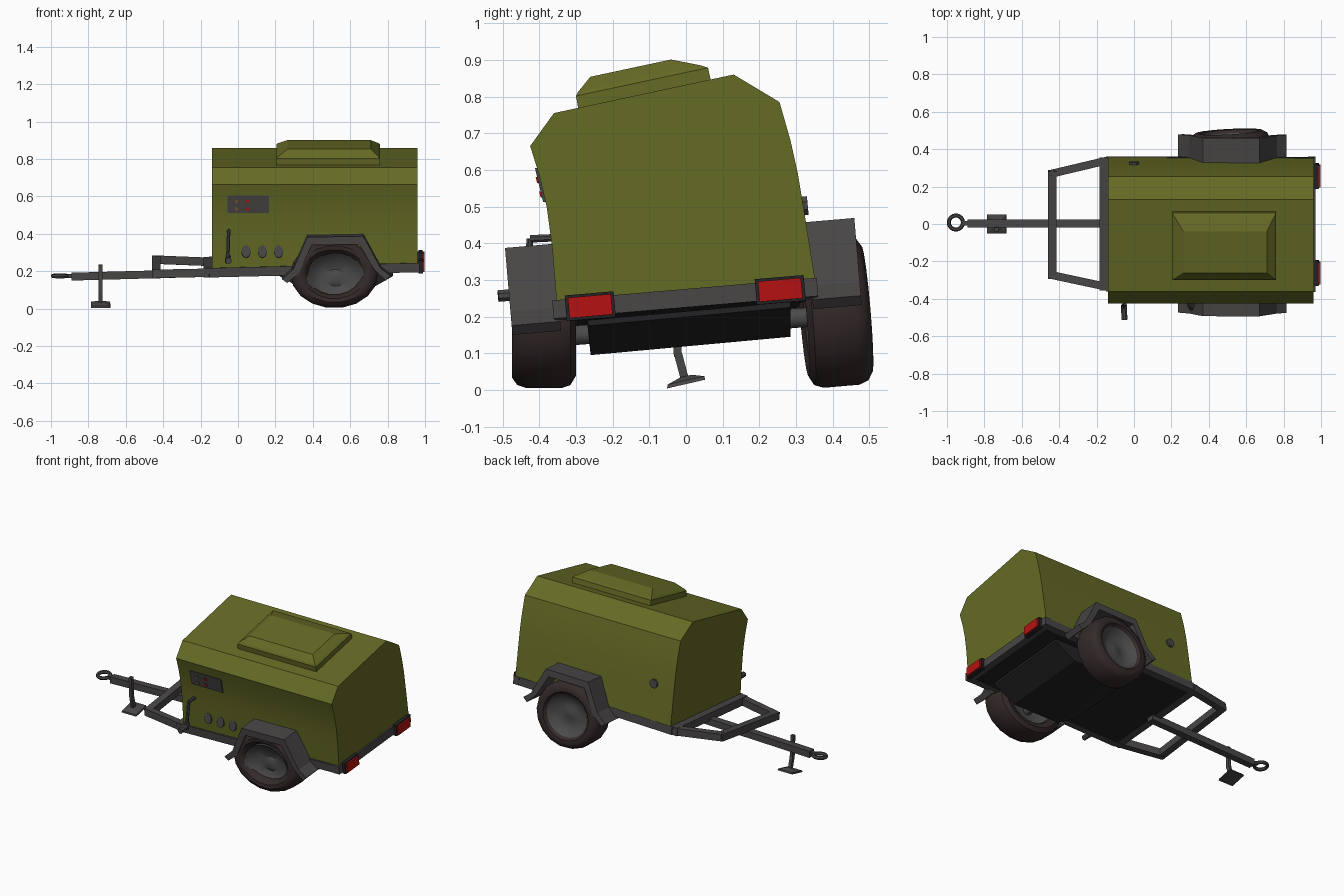
import bpy, bmesh, math
from mathutils import Matrix, Vector

if "Cube" in bpy.data.objects:
    bpy.data.objects.remove(bpy.data.objects["Cube"])

def material(name, c):
    m = bpy.data.materials.new(name)
    m.diffuse_color = (*c, 1)
    m.use_nodes = True
    m.node_tree.nodes["Principled BSDF"].inputs["Base Color"].default_value = m.diffuse_color
    return m

OLIVE = material("olive_green", (.13, .145, .018))
GRAY = material("frame_gray", (.066, .060, .060))
TYRE = material("tyre_brown_black", (.034, .023, .022))
RIM = material("rim_gray", (.070, .070, .070))
DARK = material("underside_black", (.017, .016, .018))
RED = material("lamp_red", (.45, .006, .006))
GOLD = material("button_gold", (.16, .11, .03))

# leaning chassis frame: rolled about x and slightly pitched
ROLL = math.radians(4.9)
FRAME = (Matrix.Translation((0, 0, .226)) @ Matrix.Rotation(ROLL, 4, 'X')
         @ Matrix.Rotation(-.025, 4, 'Y'))
I = Matrix.Identity(4)

def finish(name, bm, mat, M=I, smooth=None):
    bm.transform(M)
    bmesh.ops.remove_doubles(bm, verts=bm.verts, dist=1e-5)
    bmesh.ops.recalc_face_normals(bm, faces=bm.faces)
    me = bpy.data.meshes.new(name)
    bm.to_mesh(me)
    bm.free()
    me.materials.append(mat)
    ob = bpy.data.objects.new(name, me)
    bpy.context.collection.objects.link(ob)
    if smooth:
        bpy.ops.object.select_all(action='DESELECT')
        ob.select_set(True)
        bpy.context.view_layer.objects.active = ob
        bpy.ops.object.shade_smooth_by_angle(angle=math.radians(smooth))
    return ob

def loft(bm, rings, closed=False):
    """Skin equal-length point loops; cap the ends unless closed."""
    vs = [[bm.verts.new(p) for p in r] for r in rings]
    n = len(vs[0])
    for k in range(len(vs) - (0 if closed else 1)):
        a, b = vs[k], vs[(k + 1) % len(vs)]
        for i in range(n):
            bm.faces.new((a[i], a[(i + 1) % n], b[(i + 1) % n], b[i]))
    if not closed:
        bm.faces.new(vs[0])
        bm.faces.new(vs[-1])

def lofted(name, rings, mat, M=I, smooth=None, closed=False):
    bm = bmesh.new()
    loft(bm, rings, closed)
    return finish(name, bm, mat, M, smooth)

def prism_x(name, yz, x0, x1, mat, M=I, smooth=None):
    return lofted(name, [[(x, y, z) for y, z in yz] for x in (x0, x1)], mat, M, smooth)

def prism_y(name, xz, y0, y1, mat, M=I):
    return lofted(name, [[(x, y, z) for x, z in xz] for y in (y0, y1)], mat, M)

def box(name, x0, x1, y0, y1, z0, z1, mat, M=I):
    return prism_x(name, [(y0, z0), (y1, z0), (y1, z1), (y0, z1)], x0, x1, mat, M)

def bar(name, p, q, w, h, mat, n=4, M=I):
    """Rectangular (n=4) or round bar from p to q."""
    p, q = Vector(p), Vector(q)
    d = (q - p).normalized()
    up = Vector((1, 0, 0)) if abs(d.z) > .8 else Vector((0, 0, 1))
    s = d.cross(up).normalized()
    u = s.cross(d)
    k = math.sqrt(2) if n == 4 else 1
    off = [s * (w / 2 * k * math.cos(a)) + u * (h / 2 * k * math.sin(a))
           for a in [(i + .5) * 2 * math.pi / n for i in range(n)]]
    return lofted(name, [[c + o for o in off] for c in (p, q)], mat, M, 40 if n > 4 else None)

def lathe_y(name, prof, n, mat, M):
    rings = [[(r * math.cos(a), s, r * math.sin(a)) for r, s in prof]
             for a in [i * 2 * math.pi / n for i in range(n)]]
    bm = bmesh.new()
    loft(bm, rings, True)
    bmesh.ops.dissolve_degenerate(bm, edges=bm.edges, dist=1e-6)
    return finish(name, bm, mat, M, 40)

# canopy body, leaning cross-section
prism_x("canopy", [(-.35, .205), (-.365, .39), (-.38, .50), (-.40, .585), (-.425, .665),
                   (-.36, .755), (.13, .86), (.255, .785), (.285, .68), (.305, .59),
                   (.325, .47), (.358, .262)], -.14, .96, OLIVE, smooth=30)

# raised hatch on the sloping roof
def roof(y, h):
    return (y - .209 * h, .832 + .214 * y + .978 * h)

def rect(x0, x1, y0, y1, h):
    return [(x, *roof(y, h)) for x, y in ((x0, y0), (x1, y0), (x1, y1), (x0, y1))]

lofted("roof_hatch", [rect(.205, .76, -.295, .067, -.02), rect(.205, .76, -.293, .067, .033),
                      rect(.215, .75, -.285, .05, .043), rect(.265, .71, -.245, -.025, .076)], OLIVE)

# chassis
box("floor_plate", -.14, .95, -.34, .34, -.024, -.005, DARK, FRAME)
for s in (-1, 1):
    box("side_rail", -.15, .96, s * .36 - .0, s * .32, -.025, .025, GRAY, FRAME)
box("rear_beam", .93, .97, -.362, .362, -.025, .025, GRAY, FRAME)
box("front_beam", -.185, -.138, -.355, .355, -.025, .025, GRAY, FRAME)
# tapered front frame
bar("front_arm_near", (-.15, -.335, .192), (-.445, -.272, .186), .042, .045, GRAY)
bar("front_arm_far", (-.15, .338, .250), (-.445, .268, .262), .042, .045, GRAY)
bar("front_crossbar", (-.436, -.29, .184), (-.436, .285, .262), .045, .045, GRAY)
# drawbar with towing eye
bar("drawbar", (-.89, .002, .171), (-.12, .002, .192), .044, .042, GRAY)
bar("eye_shank", (-.92, .006, .175), (-.88, .003, .173), .025, .022, GRAY)
bpy.ops.mesh.primitive_torus_add(location=(-.952, .008, .175), rotation=(ROLL, 0, 0), major_radius=.038,
                                 minor_radius=.011, major_segments=16, minor_segments=6)
eye = bpy.context.object
eye.name = "towing_eye"
eye.data.materials.append(GRAY)
# parking stand
bar("stand_post_upper", (-.735, -.03, .235), (-.735, -.022, .09), .022, .02, GRAY)
bar("stand_post_lower", (-.735, -.022, .10), (-.735, -.003, .028), .022, .02, GRAY)
lofted("stand_foot", [[(x, y, .022 + .23 * y + dz) for x, y in
                       ((-.735 - r, -r), (-.735 + r, -r), (-.735 + r, r), (-.735 - r, r))]
                      for r, dz in ((.052, -.006), (.05, .004), (.015, .016))], GRAY)

# underside box and axle
prism_x("underside_box_core", [(-.26, .095), (.285, .145), (.285, .24), (-.27, .19)], .36, .69, DARK)
for n, x0, x1 in (("front", .36, .22), ("rear", .69, .83)):
    lofted("underside_box_" + n, [[(x0, -.26, .095), (x0, .285, .145), (x0, .285, .24), (x0, -.27, .19)],
                                  [(x1, -.265, .175), (x1, .285, .225), (x1, .285, .24), (x1, -.27, .19)]], DARK)
bar("axle", (.525, -.34, .146), (.525, .38, .202), .055, .055, RIM, 12)

# wheels
TYRE_P = [(.14, .066), (.155, .082), (.18, .085), (.205, .07), (.215, .045), (.215, -.05),
          (.205, -.075), (.175, -.09), (.14, -.08), (.13, -.05), (.13, .05)]
RIM_P = [(0, .03), (.025, .034), (.05, .022), (.11, .035), (.135, .062), (.148, .072),
         (.148, -.07), (.12, -.05), (0, -.05)]
near_t = Matrix.Translation((.515, -.39, .185)) @ Matrix.Diagonal((1.09, -1, .85, 1))
near_r = Matrix.Translation((.522, -.39, .165)) @ Matrix.Diagonal((1.04, -1, .90, 1))
far = (Matrix.Translation((.512, .409, .213)) @ Matrix.Rotation(math.radians(3), 4, 'Z')
       @ Matrix.Rotation(ROLL, 4, 'X') @ Matrix.Diagonal((1, 1, .96, 1)))
lathe_y("near_tyre", TYRE_P, 18, TYRE, near_t)
lathe_y("near_rim", RIM_P, 18, RIM, near_r)
lathe_y("far_tyre", TYRE_P, 18, TYRE, far)
lathe_y("far_rim", RIM_P, 18, RIM, far)

# arched mudguards
ARCH = [(.235, -.035), (.295, .018), (.375, .188), (.675, .186), (.765, .01), (.815, -.03)]
INNER = [(.79, -.055), (.728, .005), (.652, .143), (.398, .145), (.325, -.005), (.262, -.055)]
for n, s in (("near", -1), ("far", 1)):
    bm = bmesh.new()
    o, i = ARCH, INNER[::-1]
    loft(bm, [[(o[k][0], s * .345, o[k][1]), (o[k][0], s * .478, o[k][1]),
               (i[k][0], s * .478, i[k][1]), (i[k][0], s * .345, i[k][1])] for k in range(6)])
    finish(n + "_mudguard", bm, GRAY, FRAME)

# tail lamps
for s in (-1, 1):
    y = s * .26
    box("lamp_housing", .965, .988, y - .067, y + .067, -.035, .035, DARK, FRAME)
    box("lamp_lens", .985, .998, y - .059, y + .059, -.028, .028, RED, FRAME)

# control panel with buttons
def plate(name, x0, x1, z0, z1, d, mat):
    yf = lambda z: -.383 - (z - .51) * .24
    prism_x(name, [(yf(z0) + .004, z0), (yf(z0) - d, z0), (yf(z1) - d, z1), (yf(z1) + .004, z1)], x0, x1, mat)

plate("control_panel", -.055, .165, .512, .605, .006, GRAY)
for x, mat in ((-.008, GOLD), (.05, RED)):
    for z in (.533, .572):
        plate("panel_button", x - .009, x + .009, z - .008, z + .008, .010, mat)

# round ports on the near side and a cap on the far side
for x in (.043, .13, .217):
    bar("side_port", (x, -.34, .303), (x, -.366, .306), .05, .068, GRAY, 10)
bar("far_side_cap", (.0, .30, .50), (.0, .332, .503), .055, .055, GRAY, 8)

# crank handle
P = [(-.05, -.36, .415), (-.05, -.425, .412), (-.055, -.44, .262), (-.05, -.512, .256)]
for k, d in enumerate((.022, .02, .034)):
    bar("crank_handle", P[k], P[k + 1], d, d, GRAY, 8)
bar("crank_hub", (-.052, -.438, .285), (-.056, -.442, .243), .036, .03, GRAY, 8)
